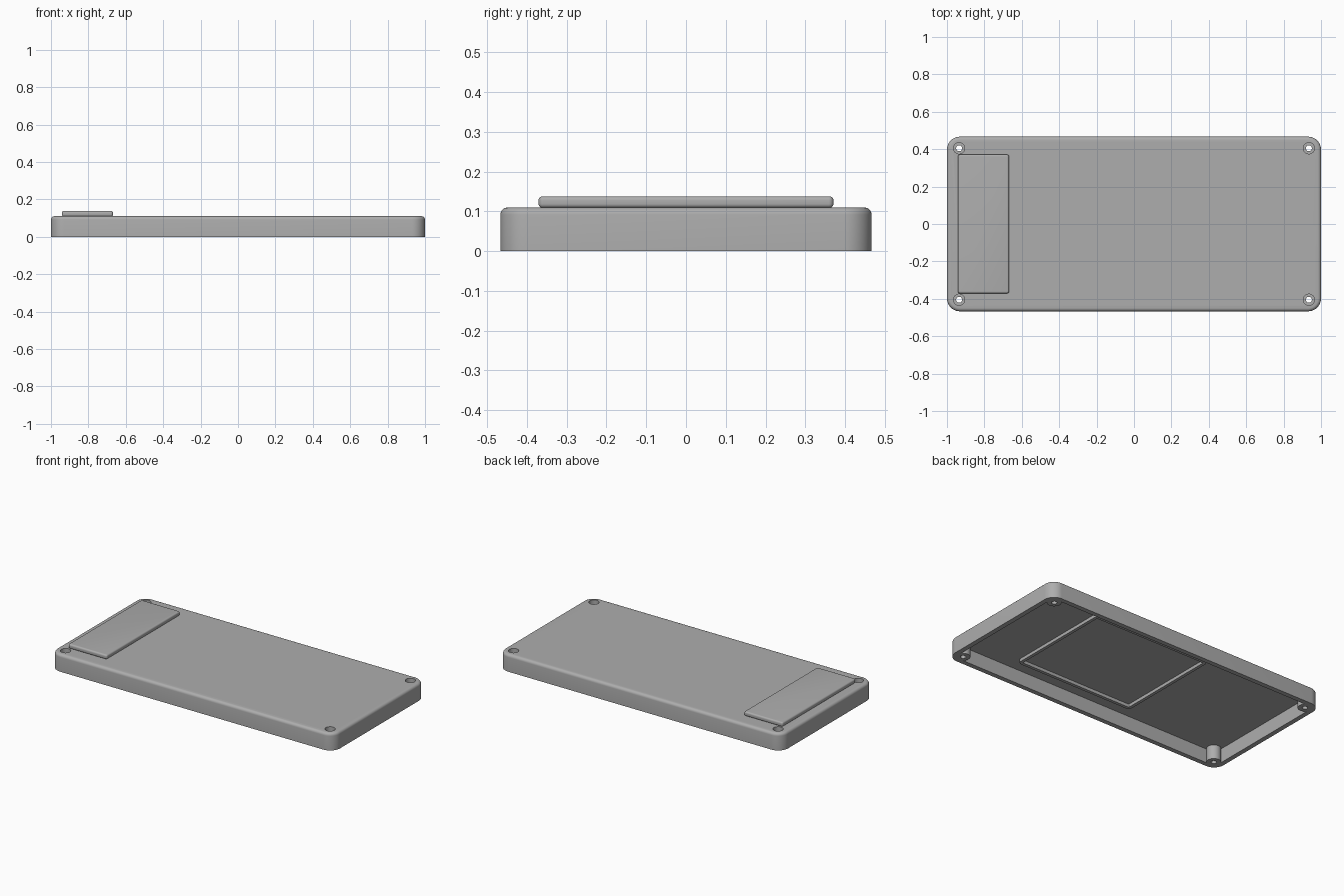
import bpy, bmesh, math

cube = bpy.data.objects.get("Cube")
if cube:
    bpy.data.objects.remove(cube, do_unlink=True)

grey = bpy.data.materials.new("plain grey")
grey.use_nodes = True
GREY = (0.42, 0.42, 0.42, 1)
grey.diffuse_color = GREY
grey.node_tree.nodes["Principled BSDF"].inputs["Base Color"].default_value = GREY

L, W, H = 1.0, 0.467, 0.11      # half length, half width, height of the cover
WALL, CEILING = 0.03, 0.09
SCREW_X, SCREW_Y = 0.935, 0.405


def finish(bm, name):
    bmesh.ops.recalc_face_normals(bm, faces=bm.faces)
    mesh = bpy.data.meshes.new(name)
    bm.to_mesh(mesh)
    bm.free()
    mesh.materials.append(grey)
    obj = bpy.data.objects.new(name, mesh)
    bpy.context.scene.collection.objects.link(obj)
    return obj


def rounded_loop(bm, hx, hy, radius, z, cx=0, cy=0, steps=10):
    verts = []
    for i, (sx, sy) in enumerate([(1, 1), (-1, 1), (-1, -1), (1, -1)]):
        for k in range(steps + 1):
            a = math.pi / 2 * (i + k / steps)
            verts.append(bm.verts.new((cx + sx * (hx - radius) + radius * math.cos(a),
                                       cy + sy * (hy - radius) + radius * math.sin(a), z)))
    return verts


def loft(name, hx, hy, radius, rings, cx=0, cy=0, caps=True):
    """Stack rounded rectangles given as (inset, height) pairs."""
    bm = bmesh.new()
    loops = [rounded_loop(bm, hx - d, hy - d, radius - d, z, cx, cy) for d, z in rings]
    pairs = list(zip(loops, loops[1:]))
    if not caps:
        pairs.append((loops[-1], loops[0]))
    for a, b in pairs:
        for i in range(len(a)):
            j = (i + 1) % len(a)
            bm.faces.new((a[i], a[j], b[j], b[i]))
    if caps:
        bm.faces.new(loops[0])
        bm.faces.new(loops[-1])
    return finish(bm, name)


def fillet(r, z_top, steps=5):
    angles = [math.pi / 2 * k / steps for k in range(steps + 1)]
    return [(r - r * math.cos(a), z_top - r + r * math.sin(a)) for a in angles]


def cylinder(name, x, y, r, z0, z1):
    bm = bmesh.new()
    bmesh.ops.create_cone(bm, cap_ends=True, segments=32, radius1=r, radius2=r, depth=z1 - z0)
    bmesh.ops.translate(bm, verts=bm.verts, vec=(x, y, (z0 + z1) / 2))
    return finish(bm, name)


def combine(target, tool, operation):
    mod = target.modifiers.new(operation.lower(), 'BOOLEAN')
    mod.operation, mod.solver, mod.object = operation, 'EXACT', tool
    bpy.context.view_layer.objects.active = target
    bpy.ops.object.modifier_apply(modifier=mod.name)
    bpy.data.objects.remove(tool, do_unlink=True)


# Hollow cover, open underneath, with a rounded top edge
cover = loft("cover", L, W, 0.07,
             [(WALL, CEILING), (WALL, 0), (0, 0)] + fillet(0.018, H))

# Screw posts in the corners, then counterbored screw holes
corners = [(sx * SCREW_X, sy * SCREW_Y) for sx in (-1, 1) for sy in (-1, 1)]
for x, y in corners:
    combine(cover, cylinder("post", x, y, 0.042, 0, 0.1), 'UNION')
for x, y in corners:
    combine(cover, cylinder("screw_hole", x, y, 0.016, -0.05, 0.2), 'DIFFERENCE')
    combine(cover, cylinder("screw_recess", x, y, 0.03, 0.08, 0.2), 'DIFFERENCE')

# Raised pad on top with soft upper and lower edges
r, z0, z1 = 0.01, 0.109, 0.138
top = fillet(r, z1)
bottom = [(d, z0 + z1 - z) for d, z in reversed(top)]
pad = loft("raised_pad", 0.137, 0.371, 0.012, bottom + top, cx=-0.805)

# Rectangular retaining rim under the ceiling
rim = loft("inner_rim", 0.415, 0.35, 0.025,
           [(0, 0.095), (0, 0.07), (0.02, 0.07), (0.02, 0.095)], cx=0.157, caps=False)

# Smooth the curved parts, keep the hard edges
bpy.ops.object.select_all(action='DESELECT')
for obj in (cover, pad, rim):
    obj.select_set(True)
bpy.context.view_layer.objects.active = cover
bpy.ops.object.shade_smooth_by_angle(angle=math.radians(35))
